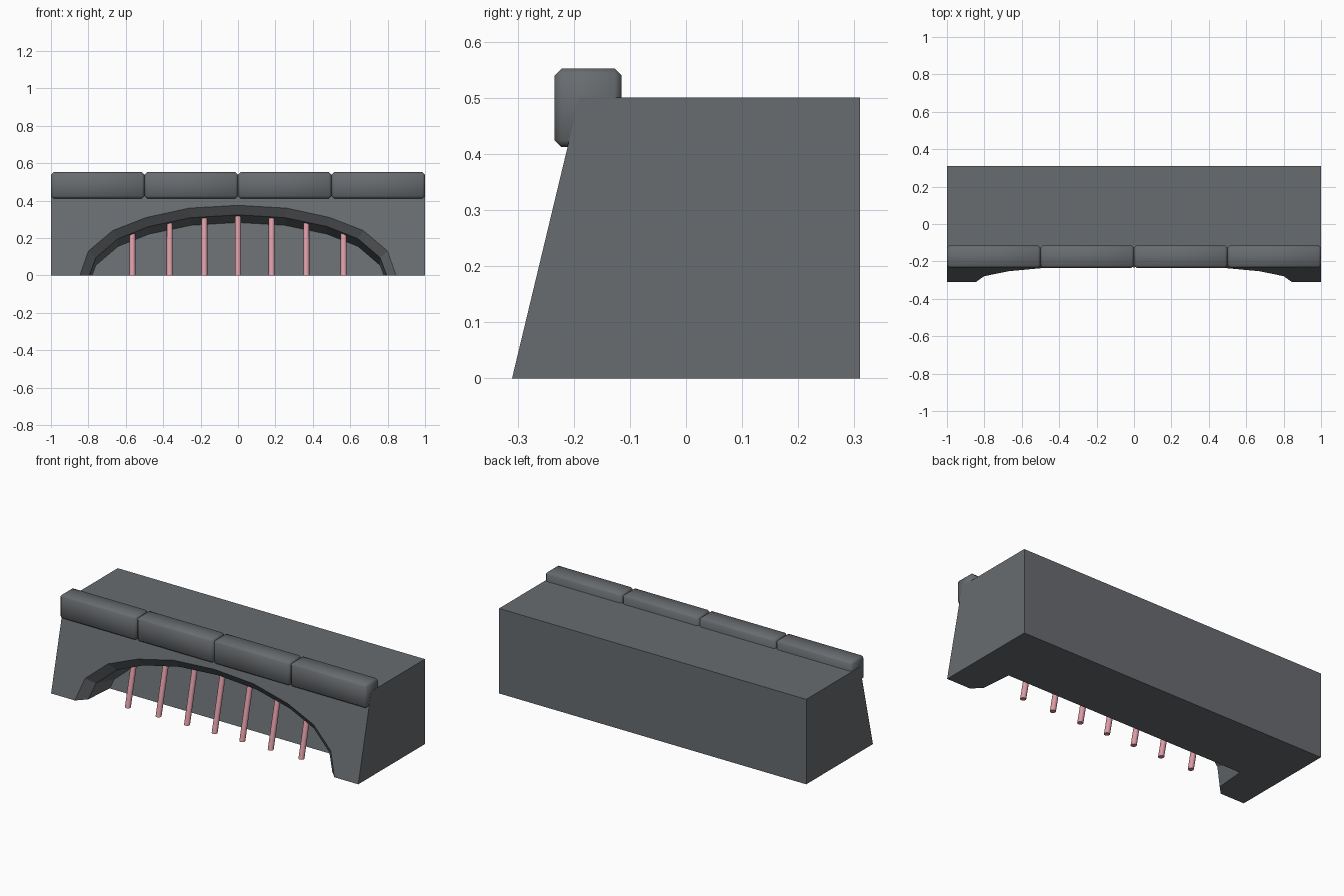
import bpy, bmesh, math
from mathutils import Vector, Matrix

if "Cube" in bpy.data.objects:
    bpy.data.objects.remove(bpy.data.objects["Cube"])

SLOPE = 0.24                      # backward lean of the front face
ANG = math.atan(SLOPE)
C, S = math.cos(ANG), math.sin(ANG)


def material(name, col):
    m = bpy.data.materials.new(name)
    m.diffuse_color = (*col, 1)
    m.use_nodes = True
    m.node_tree.nodes["Principled BSDF"].inputs["Base Color"].default_value = m.diffuse_color
    return m


stone = material("stone", (0.14, 0.15, 0.16))
pink = material("pink_metal", (0.72, 0.33, 0.38))


def finish(bm, name, mat):
    bmesh.ops.recalc_face_normals(bm, faces=bm.faces)
    me = bpy.data.meshes.new(name)
    bm.to_mesh(me)
    bm.free()
    ob = bpy.data.objects.new(name, me)
    bpy.context.collection.objects.link(ob)
    me.materials.append(mat)
    return ob


def loft(loops, name, mat):
    """Skin a list of equal-length closed loops and cap both ends."""
    bm = bmesh.new()
    rings = [[bm.verts.new(p) for p in lp] for lp in loops]
    n = len(rings[0])
    for a, b in zip(rings, rings[1:]):
        for i in range(n):
            j = (i + 1) % n
            bm.faces.new((a[i], a[j], b[j], b[i]))
    bm.faces.new(rings[0])
    bm.faces.new(rings[-1])
    return finish(bm, name, mat)


def smooth(ob, angle):
    bpy.ops.object.select_all(action='DESELECT')
    ob.select_set(True)
    bpy.context.view_layer.objects.active = ob
    bpy.ops.object.shade_smooth_by_angle(angle=math.radians(angle))


# Main wall block with a leaning front
profile = [(-0.31, 0), (0.31, 0), (0.31, 0.5), (-0.31 + 0.5 * SLOPE, 0.5)]
wall = loft([[(x, y, z) for y, z in profile] for x in (-1, 1)], "wall_block", stone)

# Arched recess cutter: chamfered rim, then sunk square to the leaning face
outer = [(0.845, 0), (0.80, 0.13), (0.67, 0.24), (0.49, 0.31), (0.26, 0.36), (0, 0.375)]
inner = [(0.795, 0), (0.76, 0.095), (0.642, 0.196), (0.475, 0.262), (0.25, 0.309), (0, 0.324)]
RIM, DEPTH = 0.05, 0.225


def on_face(x, u, d):
    return Vector((x, -0.31 + u * S + d * C, u * C - d * S))


def arch(half, d):
    pts = [(half[0][0], -0.12)] + half
    pts += [(-x, u) for x, u in reversed(pts[:-1])]
    return [on_face(x, u, d) for x, u in pts]


out_u = [(x, z / C) for x, z in outer]
in_u = [(x, (z + RIM * S) / C) for x, z in inner]
k = 0.4                           # carry the chamfer a little beyond the face
ext_u = [(a[0] + k * (a[0] - b[0]), a[1] + k * (a[1] - b[1])) for a, b in zip(out_u, in_u)]
cutter = loft([arch(ext_u, -RIM * k), arch(in_u, RIM), arch(in_u, DEPTH)],
              "recess_cutter", stone)
cutter.hide_render = True
cutter.hide_set(True)
mod = wall.modifiers.new("recess", 'BOOLEAN')
mod.operation = 'DIFFERENCE'
mod.solver = 'EXACT'
mod.object = cutter
bpy.context.view_layer.objects.active = wall
bpy.ops.object.modifier_apply(modifier=mod.name)
bpy.data.objects.remove(cutter)

# Four coping stones along the front top edge
for i in range(4):
    bm = bmesh.new()
    bmesh.ops.create_cube(bm, size=1)
    bmesh.ops.scale(bm, vec=(0.498, 0.119, 0.14), verts=bm.verts)
    bmesh.ops.translate(bm, vec=(-0.75 + 0.5 * i, -0.1745, 0.482), verts=bm.verts)
    bmesh.ops.bevel(bm, geom=bm.edges[:], offset=0.012, segments=1, affect='EDGES')
    smooth(finish(bm, f"coping_stone_{i + 1}", stone), 60)

# Leaning grate bars, flat on the ground and buried in the arch at the top
for i, (x, top) in enumerate([(-0.565, 0.24), (-0.365, 0.30), (-0.18, 0.33), (0, 0.34),
                              (0.18, 0.33), (0.365, 0.30), (0.565, 0.24)]):
    rings = []
    for z in (0, top):
        rings.append([(x + 0.016 * math.cos(a), -0.217 + z * SLOPE + 0.016 * math.sin(a), z)
                      for a in (math.tau * j / 12 for j in range(12))])
    smooth(loft(rings, f"grate_bar_{i + 1}", pink), 40)
